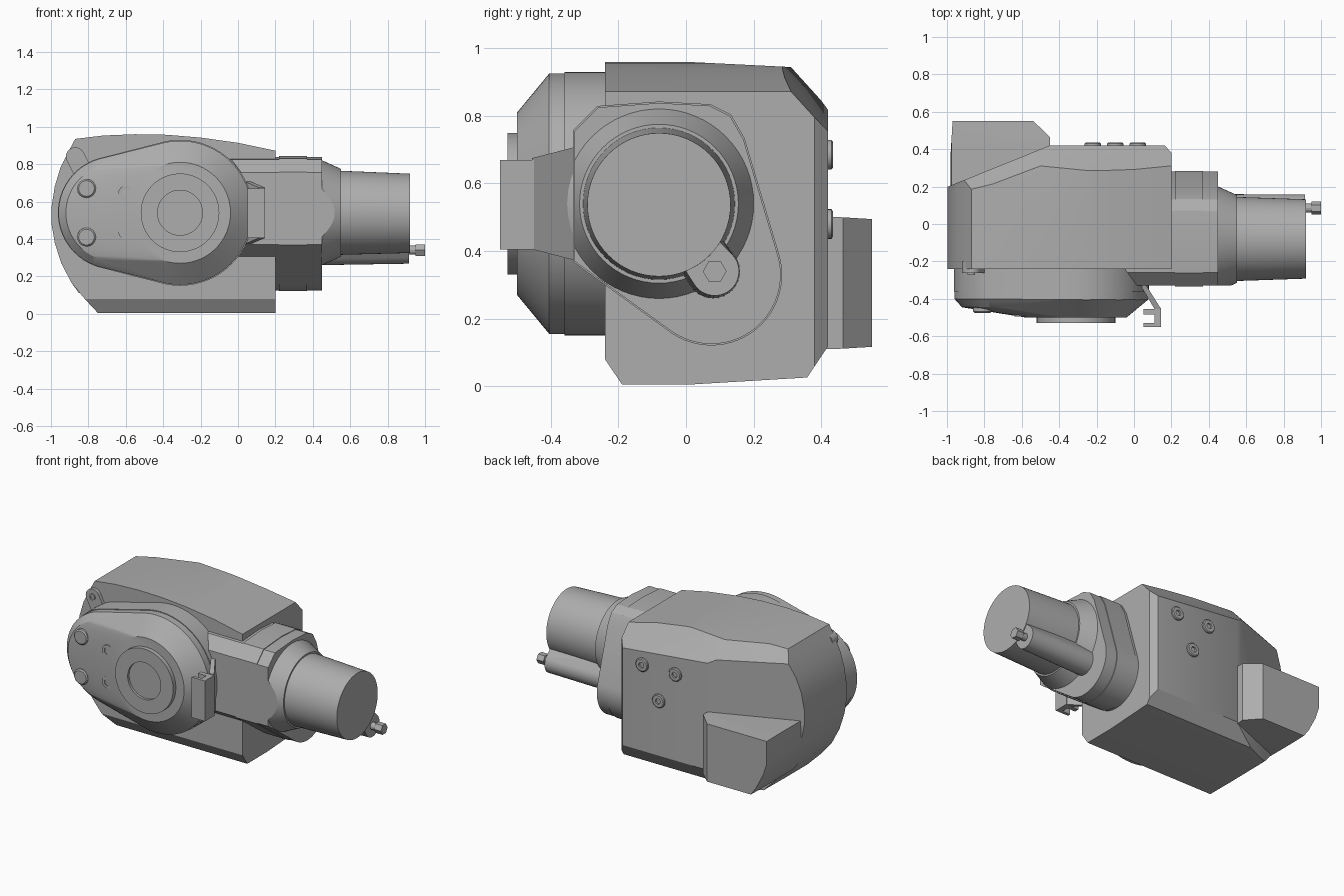
import bpy, bmesh
from math import cos, sin, pi, radians
from mathutils import Vector

cube = bpy.data.objects.get("Cube")
if cube:
    bpy.data.objects.remove(cube, do_unlink=True)

GREY = (0.42, 0.42, 0.42, 1)
mat = bpy.data.materials.new("casing grey")
mat.use_nodes = True
mat.diffuse_color = GREY
bsdf = mat.node_tree.nodes["Principled BSDF"]
bsdf.inputs["Base Color"].default_value = GREY
bsdf.inputs["Roughness"].default_value = 0.6


def finish(name, bm):
    bmesh.ops.recalc_face_normals(bm, faces=bm.faces[:])
    me = bpy.data.meshes.new(name)
    bm.to_mesh(me)
    bm.free()
    ob = bpy.data.objects.new(name, me)
    bpy.context.collection.objects.link(ob)
    me.materials.append(mat)
    bpy.ops.object.select_all(action='DESELECT')
    ob.select_set(True)
    bpy.context.view_layer.objects.active = ob
    bpy.ops.object.shade_smooth_by_angle(angle=radians(22))
    return ob


def wrap(points):
    """Convex solid around the points."""
    bm = bmesh.new()
    for p in points:
        bm.verts.new(p)
    res = bmesh.ops.convex_hull(bm, input=bm.verts[:])
    junk = {g for g in res["geom_interior"] + res["geom_unused"]
            if isinstance(g, bmesh.types.BMVert)}
    bmesh.ops.delete(bm, geom=list(junk), context='VERTS')
    bmesh.ops.dissolve_limit(bm, angle_limit=radians(0.5),
                             verts=bm.verts[:], edges=bm.edges[:])
    return bm


def solid(name, points, cuts=()):
    """Convex solid trimmed by planes given as (point, outward normal)."""
    bm = wrap(points)
    for co, no in cuts:
        bmesh.ops.bisect_plane(bm, geom=bm.verts[:] + bm.edges[:] + bm.faces[:],
                               plane_co=co, plane_no=no, clear_outer=True)
        pts = [v.co.copy() for v in bm.verts]
        bm.free()
        bm = wrap(pts)
    return finish(name, bm)


def plane(a, b, c, outward):
    a, b, c = Vector(a), Vector(b), Vector(c)
    n = (b - a).cross(c - a).normalized()
    return a, n if n.dot(Vector(outward)) > 0 else -n


def ring_y(x, z, r, y, n=64):
    return [(x + r * cos(2 * pi * i / n), y, z + r * sin(2 * pi * i / n)) for i in range(n)]


def ring_x(y, z, r, x, n=64):
    return [(x, y + r * cos(2 * pi * i / n), z + r * sin(2 * pi * i / n)) for i in range(n)]


def turned(name, x, z, profile, n=64):
    """Closed surface turned around a y-direction axis; profile is (radius, y)."""
    bm = bmesh.new()
    loops = [[bm.verts.new(p) for p in ring_y(x, z, r, y, n)] for r, y in profile]
    for a, b in zip(loops, loops[1:]):
        for i in range(n):
            j = (i + 1) % n
            bm.faces.new((a[i], a[j], b[j], b[i]))
    bm.faces.new(loops[0])
    bm.faces.new(loops[-1])
    return finish(name, bm)


# Main casing: side profile pushed through the depth, then faceted
top = [(-0.87, 0.935), (-0.72, 0.953), (-0.55, 0.96), (-0.38, 0.957),
       (-0.2, 0.942), (0, 0.914), (0.2, 0.872)]
left = [(-0.905, 0.87), (-0.95, 0.78), (-0.98, 0.68), (-0.997, 0.57), (-0.997, 0.48),
        (-0.98, 0.38), (-0.945, 0.27), (-0.89, 0.165), (-0.82, 0.08)]
outline = top + left + [(-0.75, 0.005), (0.2, 0.005)]
casing_cuts = [
    ((0, -0.24, 0.08), (0, -0.83, -0.56)),                      # lower front edge
    ((0, 0.355, 0.02), (0, 0.83, -0.55)),                       # lower back edge
    ((0, -0.02, 0.003), (0, 0.06, -1)),                         # rising underside
    ((0.2, 0.38, 0.3), (0.75, 0.66, 0)),                        # right back edge
    plane((-0.45, 0.42, 0.3), (-0.97, 0.21, 0.3), (-0.45, 0.42, 0.6), (-1, 1, 0)),
    plane((-0.5, 0.31, 0.945), (0.2, 0.32, 0.862), (-0.5, 0.405, 0.84), (0, 1, 1)),
    plane((-0.5, 0.31, 0.945), (-0.87, 0.19, 0.93), (-0.5, 0.405, 0.84), (-1, 1, 1)),
    ((0, 0, 0.96), (0, 0.05, 1)),
]
solid("main_casing", [(x, y, z) for x, z in outline for y in (-0.24, 0.42)], casing_cuts)

# Block on the back, following the round end of the casing
block = [(-0.45, 0.5), (-0.975, 0.5)] + left[5:8] + [(-0.85, 0.11), (-0.45, 0.11)]
solid("back_block", [(x, y, z) for x, z in block for y in (0.1, 0.55)],
      [((-0.45, 0.465, 0.3), (0.7, 0.72, 0)),
       ((-0.97, 0.55, 0.3), (-1, 0.06, 0)),
       ((-0.7, 0.41, 0.503), (0, 0.06, 1)),
       ((-0.7, 0.41, 0.108), (0, 0.06, -1))])

# Front gear cover
BX, CZ = -0.31, 0.54
LX = -0.66
solid("front_cover", ring_y(BX, CZ, 0.385, -0.2) + ring_y(BX, CZ, 0.385, -0.405)
      + ring_y(BX, CZ, 0.27, -0.5)
      + ring_y(LX, CZ, 0.3, -0.2) + ring_y(LX, CZ, 0.3, -0.4) + ring_y(LX, CZ, 0.26, -0.445))
solid("cover_rim", ring_y(BX, CZ, 0.39, -0.2) + ring_y(BX, CZ, 0.39, -0.36)
      + ring_y(LX, CZ, 0.303, -0.2) + ring_y(LX, CZ, 0.303, -0.36))
turned("hub_disc", BX, CZ, [(0.21, -0.45), (0.21, -0.528), (0.12, -0.528), (0.12, -0.512)])

# Screws and lugs on the cover
for side, z in (("upper", 0.67), ("lower", 0.41)):
    turned(side + "_cover_boss", -0.81, z, [(0.05, -0.38), (0.05, -0.468), (0.042, -0.475)], 24)
for side, z in (("upper", 0.645), ("lower", 0.44)):
    turned(side + "_cover_screw", -0.6, z, [(0.04, -0.42), (0.04, -0.495), (0.022, -0.495),
                                            (0.022, -0.482)], 24)
solid("cover_lug", ring_y(-0.63, 0.6, 0.04, -0.42, 24) + ring_y(-0.63, 0.6, 0.035, -0.485, 24)
      + ring_y(-0.61, 0.5, 0.035, -0.42, 24) + ring_y(-0.61, 0.5, 0.03, -0.485, 24))
solid("corner_ear", [p for y in (-0.2, -0.262) for c in ((-0.87, 0.84), (-0.82, 0.74))
                     for p in ring_y(c[0], c[1], 0.05, y, 24)])
turned("corner_ear_screw", -0.87, 0.84, [(0.02, -0.24), (0.02, -0.27), (0.01, -0.27),
                                         (0.01, -0.264)], 20)

# Neck joining casing and motor
AY, AZ = -0.08, 0.54
TY, TZ = 0.075, 0.33


def neck_section(x, grow=0.0):
    corners = [(-0.33, 0.37), (-0.33, 0.755), (-0.26, 0.825), (-0.08, 0.838),
               (0.07, 0.83), (0.13, 0.8), (0.17, 0.73)]
    pts = [(x, AY + (y - AY) * (1 + grow), AZ + (z - AZ) * (1 + grow)) for y, z in corners]
    return pts + ring_x(TY, TZ, 0.205 + grow * 0.3, x)


solid("neck", neck_section(-0.05) + neck_section(0.45),
      [((-0.05, -0.24, 0.5), (-0.8, -0.6, 0))])
solid("neck_band", neck_section(0.22, 0.015) + neck_section(0.37, 0.015))

# Motor barrel with its flared foot and side tube
solid("motor_foot", ring_x(AY, AZ, 0.285, 0.44) + ring_x(AY, AZ, 0.235, 0.55),
      [((0.5, -0.33, 0.5), (-0.0, -1, 0))])
solid("motor_barrel", ring_x(AY, AZ, 0.225, 0.54) + ring_x(AY, AZ - 0.003, 0.212, 0.92))
solid("side_tube", ring_x(0.08, 0.34, 0.08, 0.44, 32) + ring_x(0.085, 0.34, 0.072, 0.915, 32)
      + ring_x(0.02, 0.42, 0.08, 0.44, 32) + ring_x(0.02, 0.42, 0.06, 0.915, 32))
solid("tube_bolt", ring_x(0.085, 0.34, 0.035, 0.95, 6) + ring_x(0.085, 0.34, 0.035, 1.0, 6))
solid("tube_bolt_shank", ring_x(0.085, 0.34, 0.024, 0.9, 16) + ring_x(0.085, 0.34, 0.024, 0.96, 16))

# Screws on the back face
for i, (x, z) in enumerate([(0.02, 0.685), (-0.22, 0.685), (-0.1, 0.48)]):
    turned(f"back_screw_{i + 1}", x, z, [(0.044, 0.38), (0.044, 0.43), (0.038, 0.435),
                                         (0.018, 0.435), (0.018, 0.424)], 24)

# Hook bracket beside the cover: tapered arm and slotted jaw
solid("bracket_arm", [(x, y, CZ + s * h) for s in (-1, 1) for x, y, h in
                      ((0.03, -0.32, 0.17), (0.06, -0.32, 0.17),
                       (0.11, -0.455, 0.135), (0.145, -0.455, 0.135))])
for part, x0, x1, y0, y1 in (("back", 0.11, 0.145, -0.55, -0.45),
                             ("inner_jaw", 0.05, 0.12, -0.485, -0.455),
                             ("outer_jaw", 0.05, 0.12, -0.55, -0.53)):
    solid("bracket_" + part, [(x, y, z) for x in (x0, x1) for y in (y0, y1)
                              for z in (0.405, 0.67)])
